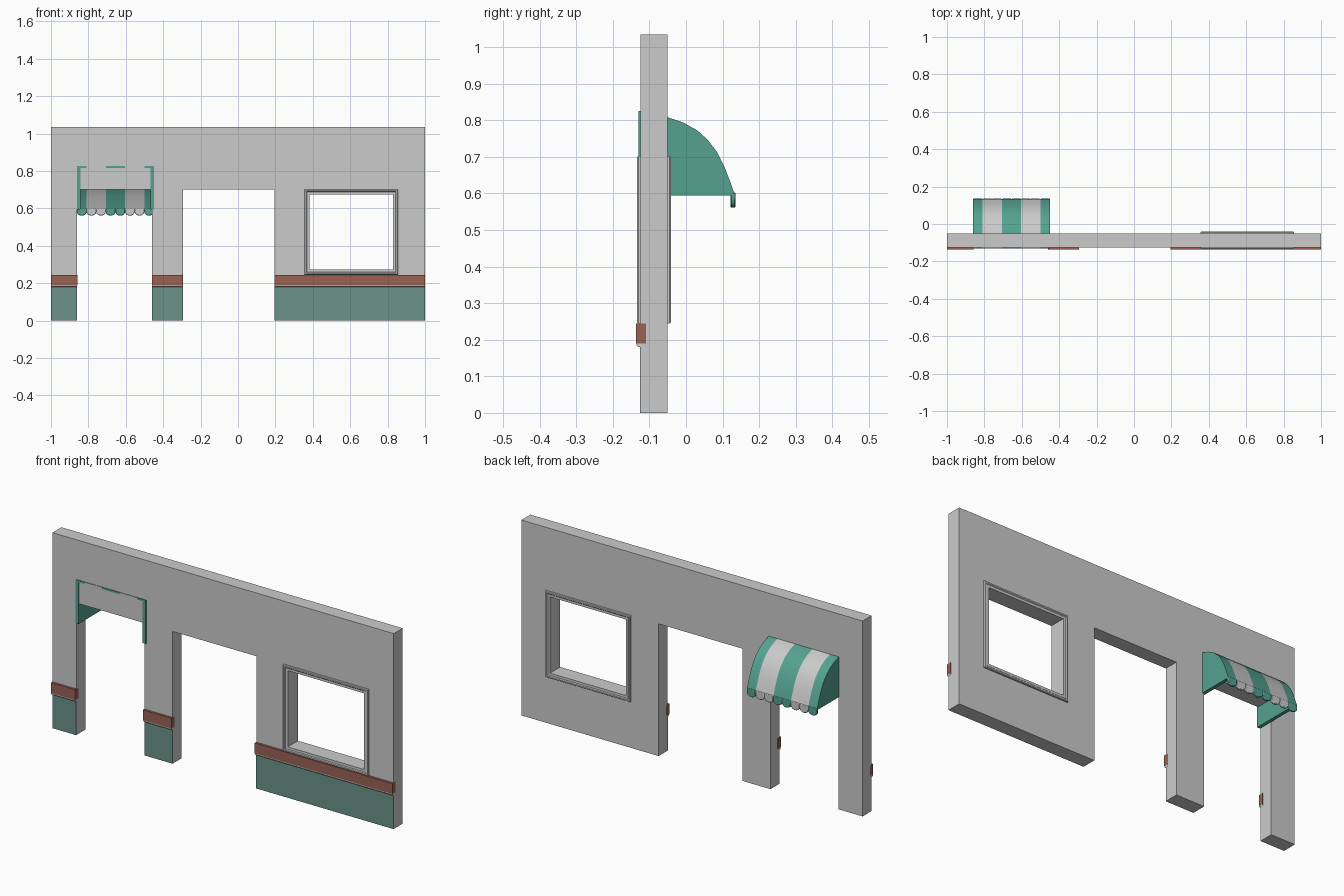
import bpy, bmesh, math
from mathutils import Vector

if "Cube" in bpy.data.objects:
    bpy.data.objects.remove(bpy.data.objects["Cube"])


def material(name, rgb):
    m = bpy.data.materials.new(name)
    m.diffuse_color = (*rgb, 1)
    m.use_nodes = True
    m.node_tree.nodes["Principled BSDF"].inputs["Base Color"].default_value = m.diffuse_color
    return m


TEAL = material("awning_teal", (0.09, 0.36, 0.28))
BASE = material("base_teal", (0.15, 0.29, 0.25))
RUST = material("rust_red", (0.32, 0.12, 0.09))


def finish(name, bm, mat=None, smooth=False):
    bmesh.ops.recalc_face_normals(bm, faces=bm.faces)
    me = bpy.data.meshes.new(name)
    bm.to_mesh(me)
    bm.free()
    ob = bpy.data.objects.new(name, me)
    bpy.context.collection.objects.link(ob)
    if mat:
        me.materials.append(mat)
    if smooth:
        bpy.ops.object.select_all(action='DESELECT')
        ob.select_set(True)
        bpy.context.view_layer.objects.active = ob
        bpy.ops.object.shade_smooth_by_angle(angle=math.radians(30))
    return ob


def prism(name, pts, offset, mat=None, smooth=False):
    """Extrude a closed 3D outline by an offset vector."""
    bm = bmesh.new()
    face = bm.faces.new([bm.verts.new(p) for p in pts])
    res = bmesh.ops.extrude_face_region(bm, geom=[face], use_keep_orig=True)
    moved = [g for g in res["geom"] if isinstance(g, bmesh.types.BMVert)]
    bmesh.ops.translate(bm, verts=moved, vec=offset)
    return finish(name, bm, mat, smooth)


def x_prism(name, yz, x0, x1, mat=None, smooth=False):
    return prism(name, [(x0, y, z) for y, z in yz], (x1 - x0, 0, 0), mat, smooth)


def box_yz(y0, y1, z0, z1):
    return [(y0, z0), (y1, z0), (y1, z1), (y0, z1)]


# Wall with two doorways and a window, laid out on a grid of cells
xs = [-1, -0.86, -0.46, -0.295, 0.195, 0.37, 0.84, 1]
zs = [0, 0.26, 0.69, 0.70, 1.035]
bm = bmesh.new()
grid = [[bm.verts.new((x, -0.125, z)) for z in zs] for x in xs]
for i in range(len(xs) - 1):
    for k in range(len(zs) - 1):
        doorway = i in (1, 3) and k < 3
        window = i == 5 and k == 1
        if not (doorway or window):
            bm.faces.new([grid[i][k], grid[i + 1][k], grid[i + 1][k + 1], grid[i][k + 1]])
res = bmesh.ops.extrude_face_region(bm, geom=bm.faces[:], use_keep_orig=True)
moved = [g for g in res["geom"] if isinstance(g, bmesh.types.BMVert)]
bmesh.ops.translate(bm, verts=moved, vec=(0, 0.075, 0))
loose = [v for v in bm.verts if not v.link_faces]
bmesh.ops.delete(bm, geom=loose, context='VERTS')
bmesh.ops.dissolve_limit(bm, angle_limit=0.01, verts=bm.verts, edges=bm.edges)
finish("wall", bm)

# Painted base panels and rust trim with a pale lip on each pier
for n, (a, b) in enumerate([(-1, -0.86), (-0.46, -0.295), (0.195, 1)]):
    x_prism(f"base_panel_{n}", box_yz(-0.126, -0.125, 0, 0.18), a, b, BASE)
    x_prism(f"trim_band_{n}", box_yz(-0.137, -0.11, 0.19, 0.245), a - 0.001, b + 0.001, RUST)
    x_prism(f"trim_lip_{n}", [(-0.135, 0.19), (-0.135, 0.184), (-0.131, 0.18),
                              (-0.11, 0.18), (-0.11, 0.19)], a - 0.0005, b + 0.0005)

# Window frame: moulding section swept round the opening
section = [(0, -0.10), (0, -0.130), (0.003, -0.134), (0.010, -0.134), (0.014, -0.130),
           (0.027, -0.130), (0.027, -0.045), (0.014, -0.045), (0.010, -0.041),
           (0.003, -0.041), (0, -0.045), (0, -0.07)]
bm = bmesh.new()
rings = []
for d, y in section:
    x0, x1, z0, z1 = 0.356 + d, 0.855 - d, 0.245 + d, 0.702 - d
    rings.append([bm.verts.new((x, y, z)) for x, z in ((x0, z0), (x1, z0), (x1, z1), (x0, z1))])
for r in range(len(rings)):
    a, b = rings[r], rings[(r + 1) % len(rings)]
    for c in range(4):
        e = (c + 1) % 4
        bm.faces.new([a[c], a[e], b[e], b[c]])
finish("window_frame", bm)

# Awning section: outer curve and an inward offset of it
outer = [(-0.13, 0.826), (-0.05, 0.808), (-0.01, 0.795), (0.03, 0.773), (0.06, 0.746),
         (0.085, 0.713), (0.105, 0.673), (0.12, 0.635), (0.134, 0.595)]
inner = []
for i, p in enumerate(outer):
    t = Vector(outer[min(i + 1, len(outer) - 1)]) - Vector(outer[max(i - 1, 0)])
    nrm = Vector((t.y, -t.x)).normalized()
    inner.append((p[0] + nrm.x * 0.01, p[1] + nrm.y * 0.01))
inner[0] = (-0.13, 0.816)
inner[-1] = (0.123, 0.595)

# Striped cover
left, unit = -0.861, 0.0514
right = left + 8 * unit
for n, (a, b) in enumerate([(0, 1), (1, 3), (3, 5), (5, 7), (7, 8)]):
    x_prism(f"awning_stripe_{n}", outer + inner[::-1], left + a * unit, left + b * unit,
            None if n % 2 else TEAL, True)

# Side cheeks
cheek = inner + [(-0.13, 0.595)]
x_prism("awning_cheek_left", cheek, left, left + 0.018, TEAL, True)
x_prism("awning_cheek_right", cheek, right - 0.018, right, TEAL, True)

# Scalloped valance, one rounded tab per half stripe
for i in range(8):
    c, r = left + (i + 0.5) * unit, unit / 2
    pts = [(c + r, 0.122, 0.603), (c - r, 0.122, 0.603)]
    for k in range(11):
        ang = math.pi + math.pi * k / 10
        pts.append((c + r * math.cos(ang), 0.122, 0.582 + 0.021 * math.sin(ang)))
    tab = prism(f"awning_scallop_{i}", pts, (0, 0.013, 0),
                None if i in (1, 2, 5, 6) else TEAL, True)
    bev = tab.modifiers.new("rounding", 'BEVEL')
    bev.width, bev.segments = 0.003, 2
